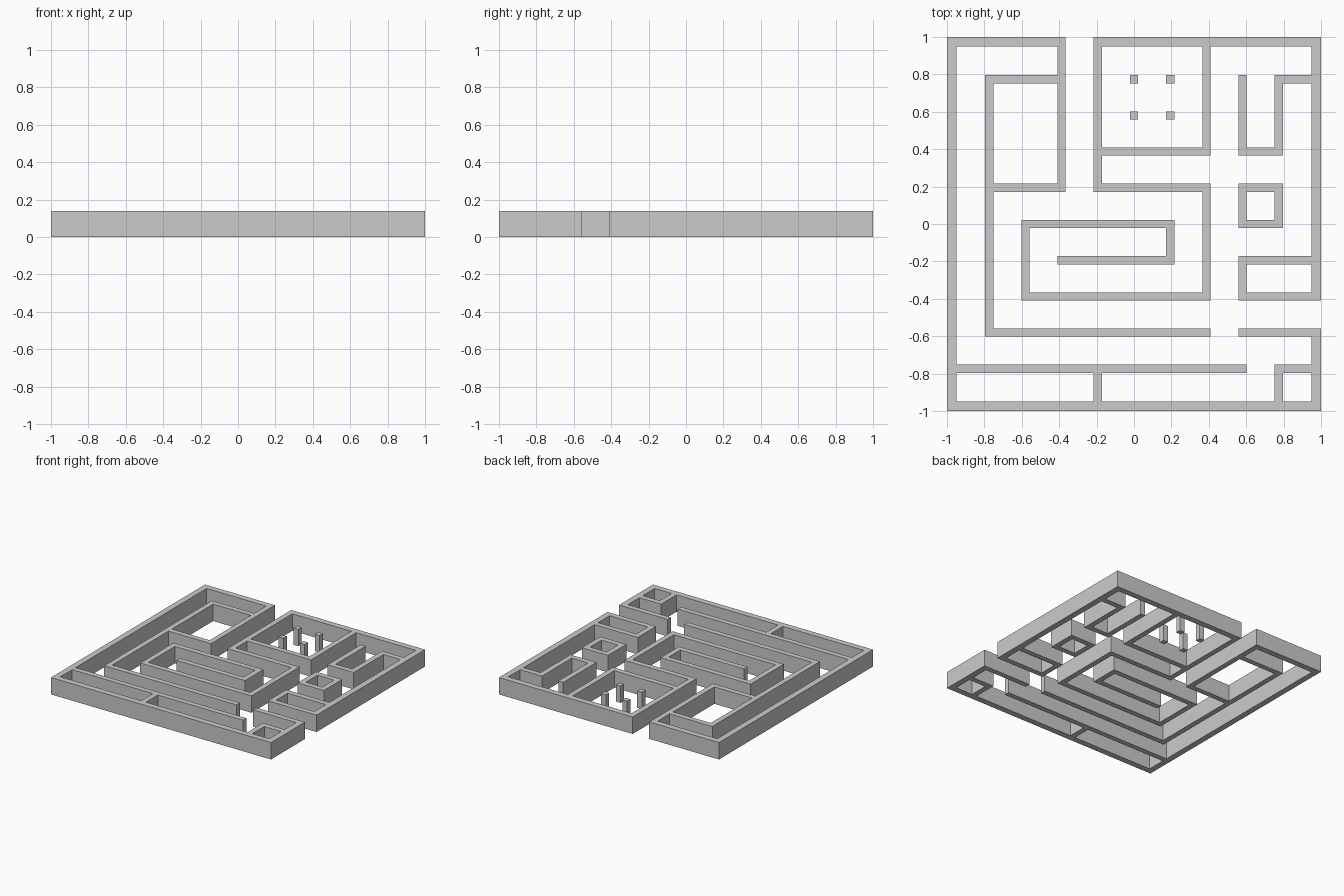
import bpy

if "Cube" in bpy.data.objects:
    bpy.data.objects.remove(bpy.data.objects["Cube"])

PITCH, HALF, RIM, HEIGHT = 0.1935, 0.022, 0.95, 0.139

# Edge coordinates: even intervals are wall lines, odd intervals are corridors
EDGES = [-1.0, -RIM]
for k in range(-4, 5):
    EDGES += [k * PITCH - HALF, k * PITCH + HALF]
EDGES += [RIM, 1.0]


def path_cells(path):
    """Plan cells covered by a wall polyline in maze units (-5..5)."""
    cells = set()
    for (x0, y0), (x1, y1) in zip(path, path[1:] + path[-1:]):
        xa, xb = sorted((2 * (x0 + 5), 2 * (x1 + 5)))
        ya, yb = sorted((2 * (y0 + 5), 2 * (y1 + 5)))
        cells |= {(i, j) for i in range(xa, xb + 1) for j in range(ya, yb + 1)}
    return cells


def build(name, paths):
    """Merge paths into one welded plan and raise it to wall height."""
    cells = sorted(set().union(*(path_cells(p) for p in paths)))
    index, faces = {}, []
    for i, j in cells:
        corners = [(i, j), (i + 1, j), (i + 1, j + 1), (i, j + 1)]
        faces.append([index.setdefault(c, len(index)) for c in corners])
    mesh = bpy.data.meshes.new(name)
    mesh.from_pydata([(EDGES[i], EDGES[j], 0) for i, j in index], [], faces)
    obj = bpy.data.objects.new(name, mesh)
    bpy.context.collection.objects.link(obj)
    raise_up = obj.modifiers.new("wall_height", 'SOLIDIFY')
    raise_up.thickness = HEIGHT
    raise_up.offset = 1


# Outer walls with two entrances, plus every inner wall joined to them
build("maze_walls", [
    # west half: outer wall, then the long inner wall and room
    [(-2, 1), (-2, 5), (-5, 5), (-5, -5), (5, -5), (5, -3), (3, -3)],
    [(-2, 4), (-4, 4), (-4, -3), (2, -3)],
    [(-4, 1), (-2, 1)],
    # north-east outer wall
    [(-1, 5), (5, 5), (5, -2), (3, -2), (3, -1), (5, -1)],
    # pillar room and central spiral
    [(2, 5), (2, 2), (-1, 2)],
    [(-1, 5), (-1, 1), (2, 1), (2, -2), (-3, -2), (-3, 0), (1, 0), (1, -1), (-2, -1)],
    # hooked wall on the east side
    [(5, 4), (4, 4), (4, 2), (3, 2), (3, 4)],
    # south row
    [(-5, -4), (3, -4)],
    [(-1, -4), (-1, -5)],
    [(5, -4), (4, -4), (4, -5)],
])

# Free-standing square block
build("square_enclosure", [[(3, 0), (4, 0), (4, 1), (3, 1), (3, 0)]])

# Four pillars
build("pillars", [[(x, y)] for x in (0, 1) for y in (3, 4)])
